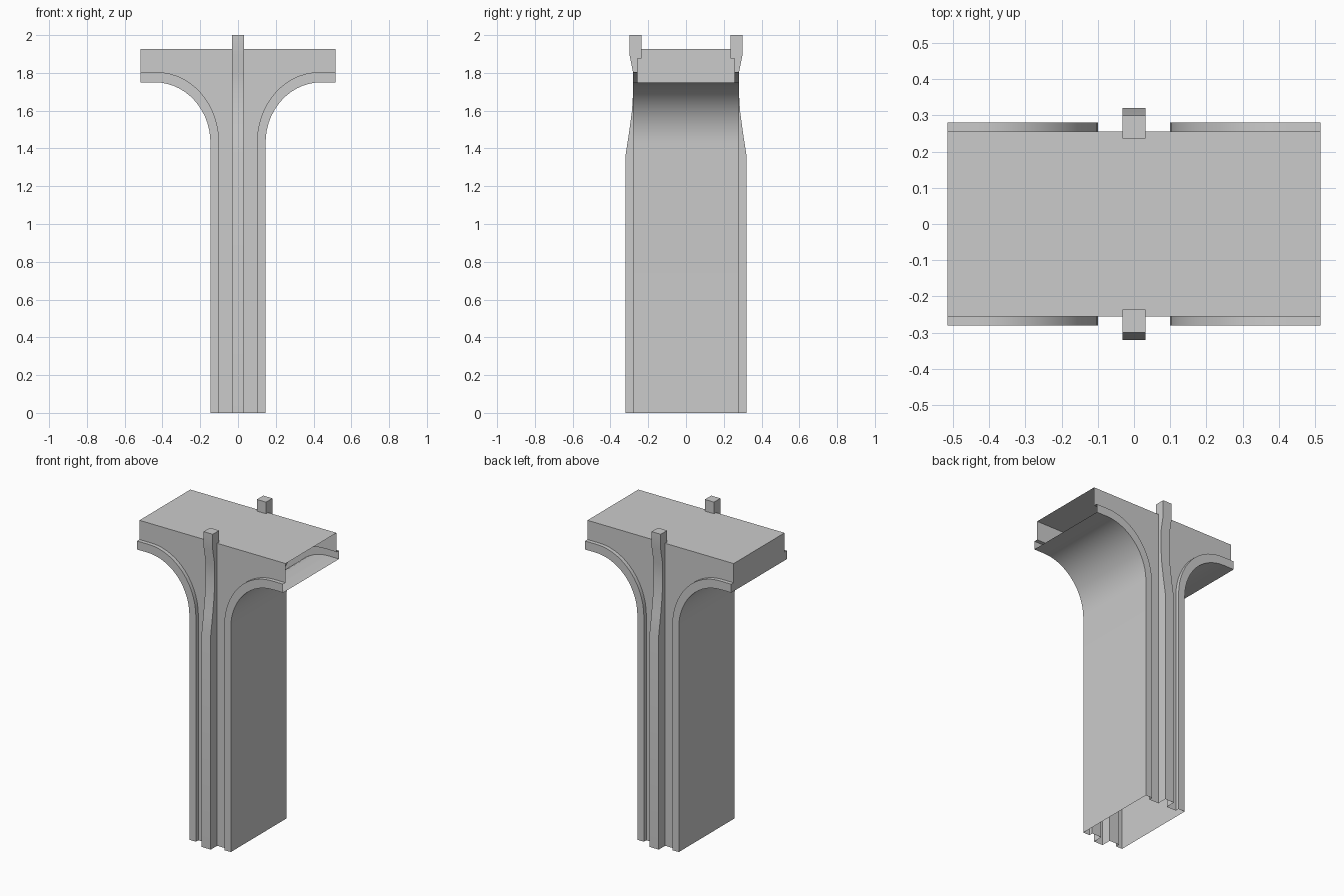
import bpy, bmesh
from math import sin, cos, pi

if "Cube" in bpy.data.objects:
    bpy.data.objects.remove(bpy.data.objects["Cube"])

TOP, END = 1.926, 0.515        # roof height, half length of the head
WALL, TRIM = 0.256, 0.281      # half depth of wall and of raised trim
RIB = 0.032                    # half width of the central rib
STEPS = 14


def arch(x, z, cx, cz=1.43):
    """Profile in x/z: straight leg, quarter ellipse, short flat end."""
    pts = [(x, 0)]
    for i in range(STEPS + 1):
        a = pi / 2 * i / STEPS
        pts.append((cx - (cx - x) * cos(a), cz + (z - cz) * sin(a)))
    return pts + [(END, z)]


def face(bm, pts, smooth=False):
    f = bm.faces.new([bm.verts.new(p) for p in pts])
    f.smooth = smooth


def strip(bm, a, b, smooth=False):
    for i in range(len(a) - 1):
        face(bm, [a[i], a[i + 1], b[i + 1], b[i]], smooth)


def finish(bm, name):
    bmesh.ops.remove_doubles(bm, verts=bm.verts, dist=0.0005)
    bmesh.ops.recalc_face_normals(bm, faces=bm.faces)
    me = bpy.data.meshes.new(name)
    bm.to_mesh(me)
    bm.free()
    ob = bpy.data.objects.new(name, me)
    bpy.context.collection.objects.link(ob)
    bpy.ops.object.select_all(action='DESELECT')
    ob.select_set(True)
    bpy.context.view_layer.objects.active = ob
    bpy.ops.object.shade_smooth_by_angle(angle=0.5)
    return ob


outer = arch(0.146, 1.75, 0.44)
inner = arch(0.10, 1.804, 0.43)

# Hollow pillar shell: open at the foot and at the +x end
bm = bmesh.new()
for sx in (-1, 1):
    def at(profile, y):
        return [(sx * x, y, z) for x, z in profile]
    # curved side and underside
    strip(bm, at(outer, -TRIM), at(outer, TRIM), True)
    for sy in (-1, 1):
        # raised trim band and its inner lip
        strip(bm, at(outer, sy * TRIM), at(inner, sy * TRIM))
        strip(bm, at(inner, sy * TRIM), at(inner, sy * WALL), True)
        # recessed wall between trim and rib
        face(bm, at(inner + [(END, TOP), (RIB, TOP), (RIB, 0)], sy * WALL))
    # roof half
    face(bm, [(0, -WALL, TOP), (sx * RIB, -WALL, TOP), (sx * END, -WALL, TOP),
              (sx * END, WALL, TOP), (sx * RIB, WALL, TOP), (0, WALL, TOP)])
# closed end at -x
face(bm, [(-END, y, z) for y, z in (
    (-TRIM, 1.75), (TRIM, 1.75), (TRIM, 1.804), (WALL, 1.804),
    (WALL, TOP), (-WALL, TOP), (-WALL, 1.804), (-TRIM, 1.804))])
finish(bm, "pillar_shell")

# Central ribs, profile in y/z, open at foot and against the wall
rib = [(WALL, 0), (0.32, 0), (0.32, 1.365), (0.302, 1.48), (0.286, 1.6),
       (0.28, 1.7), (0.28, 1.8), (0.30, 1.9), (0.30, 2.0),
       (0.236, 2.0), (0.236, 1.875), (WALL, 1.875)]
for sy, name in ((-1, "front_rib"), (1, "back_rib")):
    bm = bmesh.new()
    left, right = ([(x, sy * y, z) for y, z in rib] for x in (-RIB, RIB))
    strip(bm, left[1:], right[1:])
    face(bm, left)
    face(bm, right)
    finish(bm, name)
